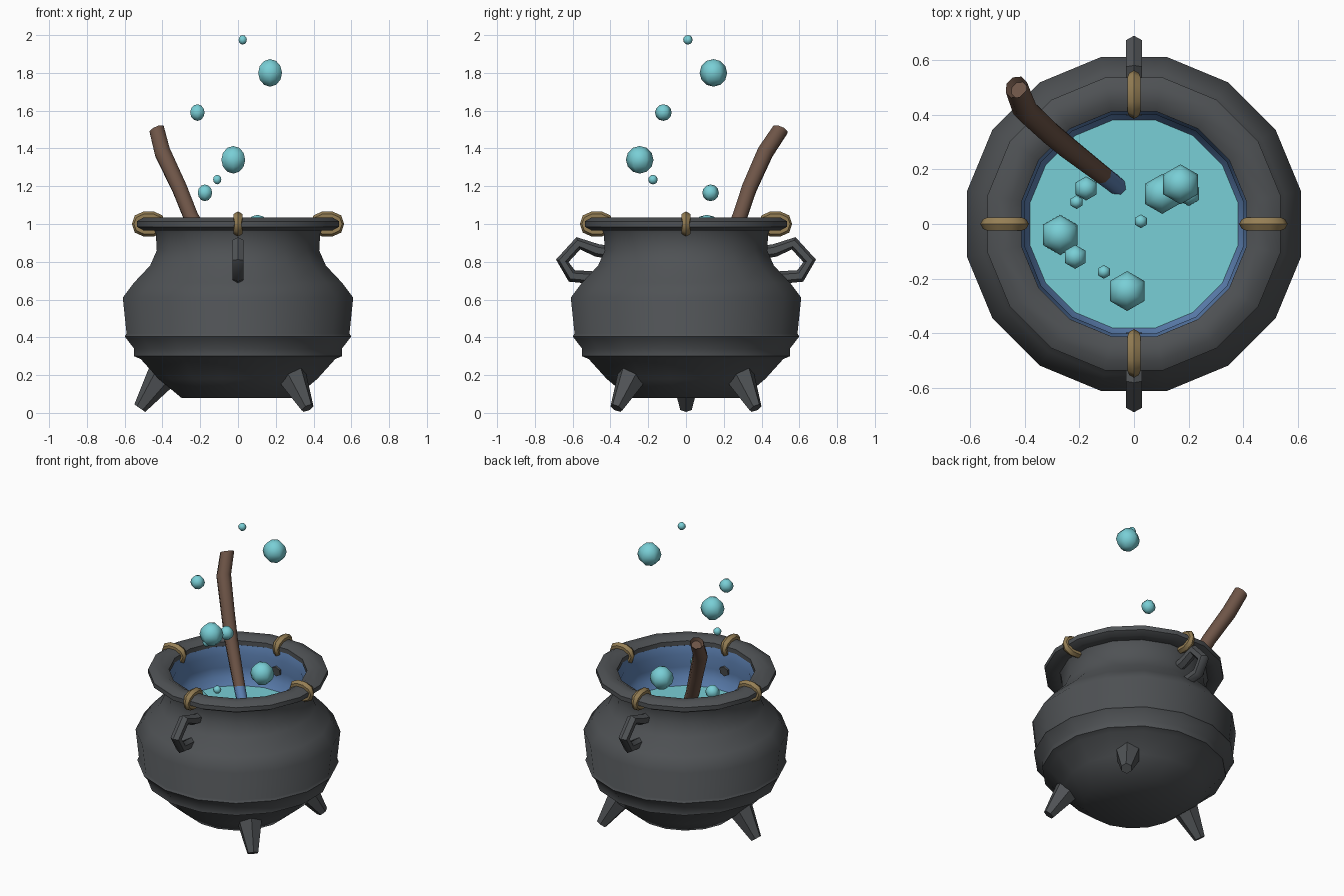
import bpy, bmesh, math
from mathutils import Vector

if "Cube" in bpy.data.objects:
    bpy.data.objects.remove(bpy.data.objects["Cube"], do_unlink=True)


def material(name, rgb):
    m = bpy.data.materials.new(name)
    m.use_nodes = True
    m.diffuse_color = (*rgb, 1)
    m.node_tree.nodes["Principled BSDF"].inputs["Base Color"].default_value = (*rgb, 1)
    return m


IRON = material("dark_iron", (0.078, 0.084, 0.09))
BLUE = material("inner_blue", (0.11, 0.22, 0.45))
BREW = material("turquoise", (0.19, 0.62, 0.67))
WOOD = material("brown_wood", (0.155, 0.09, 0.063))
BRASS = material("dull_brass", (0.30, 0.21, 0.09))


def finish(name, bm, mats, angle=50):
    me = bpy.data.meshes.new(name)
    bm.to_mesh(me)
    bm.free()
    ob = bpy.data.objects.new(name, me)
    bpy.context.collection.objects.link(ob)
    for m in mats:
        me.materials.append(m)
    bpy.ops.object.select_all(action="DESELECT")
    ob.select_set(True)
    bpy.context.view_layer.objects.active = ob
    bpy.ops.object.shade_smooth_by_angle(angle=math.radians(angle))
    return ob


def skin(bm, rings, closed=False):
    """Join rings of vertices with quads; returns the faces of each band."""
    n, bands = len(rings[0]), []
    pairs = list(zip(rings, rings[1:])) + ([(rings[-1], rings[0])] if closed else [])
    for lo, hi in pairs:
        bands.append([bm.faces.new((lo[a], lo[(a + 1) % n], hi[(a + 1) % n], hi[a]))
                      for a in range(n)])
    return bands


def lathe(name, profile, mats, sides=16, closed=False, second_from=None):
    bm = bmesh.new()
    k = 1 / math.cos(math.pi / sides)
    turns = [2 * math.pi * (a + 0.5) / sides for a in range(sides)]
    rings = [[bm.verts.new((r * k * math.cos(t), r * k * math.sin(t), z)) for t in turns]
             for r, z in profile]
    for i, band in enumerate(skin(bm, rings, closed)):
        for f in band:
            f.material_index = int(second_from is not None and i >= second_from)
    bmesh.ops.remove_doubles(bm, verts=bm.verts, dist=0.0005)
    return finish(name, bm, mats)


def tube(name, path, radii, side, mats, sides=6, closed=False, dent=0, blue_below=None):
    """Sweep a polygon along a path lying in the plane square to side."""
    bm = bmesh.new()
    pts, side = [Vector(p) for p in path], Vector(side).normalized()
    n, rings = len(pts), []
    for i, p in enumerate(pts):
        if closed:
            t = pts[(i + 1) % n] - pts[i - 1]
        else:
            t = pts[min(i + 1, n - 1)] - pts[max(i - 1, 0)]
        across = t.cross(side).normalized()
        ring = []
        for a in range(sides):
            w = 2 * math.pi * (a + 0.5) / sides
            q = p + radii[i] * (side * math.cos(w) + across * math.sin(w))
            q.z = max(q.z, 0)
            ring.append(bm.verts.new(q))
        rings.append(ring)
    skin(bm, rings, closed)
    if not closed:
        bm.faces.new(rings[0][::-1])
        cap = bm.faces.new(rings[-1])
        bm.normal_update()
        if dent:
            bmesh.ops.inset_individual(bm, faces=[cap], thickness=0.012, depth=-dent)
    bmesh.ops.recalc_face_normals(bm, faces=bm.faces)
    if blue_below:
        for f in bm.faces:
            f.material_index = int(f.calc_center_median().z < blue_below)
    return finish(name, bm, mats)


# Pot: outer wall from the base up, then the blue inner wall down to the brew
outer = [(0, .08), (.30, .08), (.42, .18), (.515, .285), (.55, .30), (.55, .34),
         (.60, .405), (.59, .42), (.61, .61), (.55, .69), (.465, .78), (.43, .86),
         (.435, .95), (.45, .98)]
inner = [(.42, 1.0), (.40, .93), (.415, .84), (.41, .78), (.375, .72)]
lathe("pot", outer + inner, [IRON, BLUE], second_from=len(outer))

# Rolled rim
rim = [(.473 + .067 * math.cos(a * math.pi / 4 + .39), 1.0 + .038 * math.sin(a * math.pi / 4 + .39))
       for a in range(8)]
lathe("rim", rim, [IRON], closed=True)

# Brew surface
lathe("brew", [(.395, .73), (0, .73)], [BREW])

# Brass clips around the rim
for i, label in enumerate(("left", "back", "right", "front")):
    t = i * math.pi / 2
    out, along = Vector((math.cos(t), math.sin(t), 0)), (-math.sin(t), math.cos(t), 0)
    loop = [out * (.473 + .069 * math.cos(a * math.pi / 5)) +
            Vector((0, 0, 1 + .042 * math.sin(a * math.pi / 5))) for a in range(10)]
    tube("clip_" + label, loop, [.027 if a % 5 else .02 for a in range(10)],
         along, [BRASS], sides=6, closed=True)

# Handles front and back
for label, s in (("front", -1), ("back", 1)):
    path = [(0, s * y, z) for y, z in
            ((.40, .85), (.47, .86), (.57, .898), (.655, .805), (.605, .725), (.48, .715))]
    tube("handle_" + label, path, [.034] * 6, (1, 0, 0), [IRON])

# Three splayed legs
for label, deg in (("right", 180), ("front_left", -45), ("back_left", 45)):
    t = math.radians(deg)
    c, s = math.cos(t), math.sin(t)
    path = [(r * c, r * s, z) for r, z in ((.35, .27), (.42, .17), (.52, .025))]
    tube("leg_" + label, path, [.10, .075, .035], (-s, c, 0), [IRON])

# Crooked stirring stick, stained where it meets the brew
stick = [(-.05, .13, .70), (-.115, .18, .80), (-.25, .285, 1.04), (-.31, .335, 1.19),
         (-.40, .42, 1.38), (-.43, .50, 1.50)]
tube("stirring_stick", stick, [.034, .036, .042, .043, .046, .044], (1, 1, 0),
     [WOOD, BLUE], sides=8, dent=.025, blue_below=.8)

# Bubbles in three sizes
bubbles = {
    .073: [(.17, .145, 1.80), (-.025, -.245, 1.34), (.103, .11, .976), (-.27, -.04, .75)],
    .044: [(-.215, -.12, 1.59), (-.175, .13, 1.165), (.2, .11, .75), (-.025, -.245, .78)],
    .025: [(.025, .01, 1.975), (-.11, -.175, 1.235), (-.21, .08, .795)],
}
count = 0
for radius, places in bubbles.items():
    for place in places:
        count += 1
        bm = bmesh.new()
        bmesh.ops.create_uvsphere(bm, u_segments=6, v_segments=6, radius=radius)
        bmesh.ops.translate(bm, verts=bm.verts, vec=place)
        finish(f"bubble_{count}", bm, [BREW], 80)
